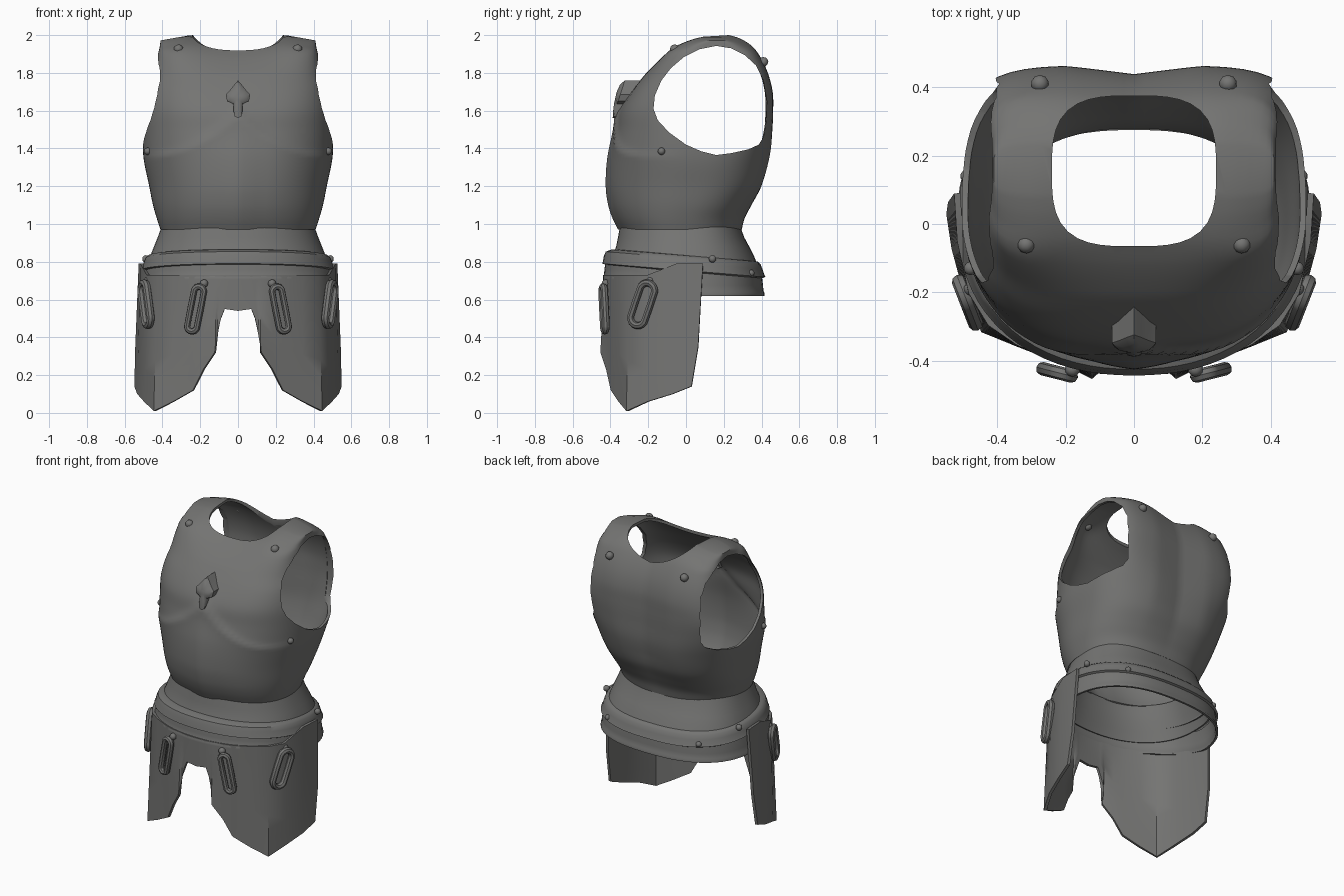
import bpy, bmesh, math
from mathutils import Matrix, Vector

if "Cube" in bpy.data.objects:
    bpy.data.objects.remove(bpy.data.objects["Cube"])

steel = bpy.data.materials.new("dark steel")
steel.diffuse_color = (0.175, 0.175, 0.17, 1)
steel.use_nodes = True
steel.node_tree.nodes["Principled BSDF"].inputs["Base Color"].default_value = steel.diffuse_color


def make(name, bm, thick=0, offset=-1, cutters=(), angle=35):
    """Turn a bmesh into a finished object, with thickness and cut-outs applied."""
    bmesh.ops.recalc_face_normals(bm, faces=bm.faces)
    me = bpy.data.meshes.new(name)
    bm.to_mesh(me)
    bm.free()
    ob = bpy.data.objects.new(name, me)
    bpy.context.collection.objects.link(ob)
    me.materials.append(steel)
    if thick:
        m = ob.modifiers.new("thickness", 'SOLIDIFY')
        m.thickness, m.offset = thick, offset
    for c in cutters:
        m = ob.modifiers.new("cut", 'BOOLEAN')
        m.operation, m.solver, m.object = 'DIFFERENCE', 'EXACT', c
    if ob.modifiers:
        bpy.context.view_layer.update()
        dg = bpy.context.evaluated_depsgraph_get()
        new = bpy.data.meshes.new_from_object(ob.evaluated_get(dg))
        ob.modifiers.clear()
        ob.data = new
    bpy.ops.object.select_all(action='DESELECT')
    ob.select_set(True)
    bpy.context.view_layer.objects.active = ob
    bpy.ops.object.shade_smooth_by_angle(angle=math.radians(angle))
    return ob


def grid(bm, rows, closed):
    """Skin rows of points with quads."""
    vs = [[bm.verts.new(p) for p in r] for r in rows]
    for a, b in zip(vs, vs[1:]):
        n = len(a)
        for j in range(n if closed else n - 1):
            k = (j + 1) % n
            bm.faces.new((a[j], a[k], b[k], b[j]))
    return vs


def section(W, front, back, yc, nf, nb, count=96):
    """Horizontal body outline, rounder or boxier by exponent."""
    pts = []
    for i in range(count):
        a = 2 * math.pi * i / count
        c, s = math.cos(a), math.sin(a)
        n = nf if s < 0 else nb
        r = (abs(c) ** n + abs(s) ** n) ** (-1 / n)
        pts.append((W * r * c, yc + r * s * (yc - front if s < 0 else back - yc)))
    return pts


def prism(name, pts, axis, lo, hi):
    bm = bmesh.new()
    put = (lambda p, t: (p[0], p[1], t)) if axis == 'z' else (lambda p, t: (t, p[0], p[1]))
    vs = grid(bm, [[put(p, t) for p in pts] for t in (lo, hi)], True)
    bm.faces.new(vs[0])
    bm.faces.new(vs[1])
    ob = make(name, bm)
    ob.hide_render = True
    return ob


# Torso sections: z, half width, front y, back y, centre y, front and back boxiness
T = [(.97, .41, -.345, .295, -.03, 2.15, 2.4), (1.03, .43, -.375, .315, -.02, 2.15, 2.4),
     (1.1, .45, -.398, .355, 0, 2.15, 2.5), (1.2, .47, -.411, .41, .02, 2.15, 2.7),
     (1.35, .50, -.402, .45, .05, 2.25, 3), (1.5, .505, -.368, .46, .08, 2.5, 4),
     (1.6, .50, -.345, .463, .1, 2.7, 4.6), (1.7, .48, -.287, .46, .11, 3, 4.8),
     (1.8, .455, -.21, .435, .13, 3.3, 5), (1.9, .427, -.12, .385, .14, 4.5, 5.5),
     (1.95, .417, -.055, .34, .15, 6, 6), (1.985, .412, .03, .28, .15, 6, 6),
     (2.0, .41, .09, .23, .16, 6, 6)]


def sample(z):
    """Smooth interpolation of the torso table."""
    k = max(i for i in range(len(T) - 1) if T[i][0] <= z or i == 0)
    a, b = T[k], T[k + 1]
    p, q = T[max(k - 1, 0)], T[min(k + 2, len(T) - 1)]
    h = b[0] - a[0]
    t = (z - a[0]) / h
    out = []
    for c in range(1, 7):
        ma = (b[c] - p[c]) / (b[0] - p[0]) * h
        mb = (q[c] - a[c]) / (q[0] - a[0]) * h
        out.append((2*t**3 - 3*t*t + 1) * a[c] + (t**3 - 2*t*t + t) * ma
                   + (3*t*t - 2*t**3) * b[c] + (t**3 - t*t) * mb)
    return out


def sculpt(x, y, z, yc):
    """Front keel, chest fold, spine groove, neckline dip and shoulder slope."""
    dip = 0
    if y < yc:
        fade = min(1, max(0, (1.72 - z) / .2))
        y -= .014 * fade * max(0, 1 - abs(x) / .12)
        d = 1.36 + .23 * max(0, 1 - abs(x) / .46) ** 2 - z
        bump = .015 * (math.exp(-d / .08) if d > 0 else math.exp(d / .016))
        y -= bump * min(1, max(0, (.05 - y) / .15))
        dip = .025 * max(0, 1 - (x / .3) ** 2) * min(1, max(0, (z - 1.8) / .13))
    else:
        y -= .025 * max(0, 1 - abs(x) / .2) * min(1, (z - .97) / .3)
    if z > 1.9:
        z -= .028 * max(0, abs(x) - .25) / .16 * min(1, (z - 1.9) / .06)
    return x, y, z - dip


# Breast and back plate
levels = [.97 + .93 * i / 54 for i in range(55)]
levels += [1.915, 1.93, 1.945, 1.958, 1.97, 1.98, 1.988, 1.995, 2.0]
bm = bmesh.new()
rows = []
for z in levels:
    s = sample(z)
    rows.append([sculpt(x, y, z, s[3]) for x, y in section(*s)])
top = grid(bm, rows, True)[-1]
n = len(top)
for i in range(n // 2):
    quad = [top[i], top[i + 1], top[(n - i - 1) % n], top[(n - i) % n]]
    bm.faces.new(list(dict.fromkeys(quad)))

neck = prism("neck_cutter", section(.24, -.065, .375, .155, 3.2, 3.2, 48), 'z', 1.7, 2.2)
hole = [(.16, 1.943), (.24, 1.93), (.31, 1.895), (.37, 1.84), (.41, 1.76), (.428, 1.65), (.425, 1.55),
        (.41, 1.46), (.385, 1.42), (.33, 1.395), (.24, 1.375), (.16, 1.365), (.08, 1.385), (0, 1.42),
        (-.09, 1.485), (-.15, 1.55), (-.172, 1.61), (-.165, 1.68), (-.13, 1.76), (-.08, 1.825),
        (-.01, 1.885), (.07, 1.925)]
arms = [prism("arm_cutter", hole, 'x', *r) for r in ((.36, .7), (-.7, -.36))]
make("breast_and_back_plate", bm, .018, -1, [neck] + arms)
for c in [neck] + arms:
    bpy.data.objects.remove(c)


# Waist hoops: z, half width, front, back; the edge drops by tilt from y0 to y1
def hoop(name, prof, tilt, y0=-.44, y1=.41):
    bm = bmesh.new()
    rows = [[(x, y, z - tilt * min(1, max(0, (y - y0) / (y1 - y0))))
             for x, y in section(W, f, b, 0, 2.2, 2.5, 72)] for z, W, f, b in prof]
    grid(bm, rows[::-1], True)
    make(name, bm, .014)


hoop("waist_plate", [(.985, .405, -.35, .288), (.93, .425, -.36, .308), (.88, .445, -.37, .335),
                     (.83, .465, -.39, .36), (.77, .485, -.415, .385)], 0)
hoop("upper_hoop", [(.872, .45, -.37, .36), (.868, .475, -.395, .38), (.855, .49, -.425, .395),
                    (.83, .50, -.435, .405), (.80, .508, -.44, .415), (.79, .514, -.443, .42)], .07)
hoop("lower_hoop", [(.84, .495, -.42, .398), (.76, .51, -.432, .408), (.73, .512, -.434, .41),
                    (.72, .517, -.44, .416), (.705, .517, -.44, .416)], .085, -.3, .05)

# Thigh plates: top x, y, bottom x, y, z for columns from the centre to the rear edge
cols = [(0, -.43, 0, -.43, .54), (.07, -.428, .07, -.43, .55), (.09, -.425, .09, -.43, .50),
        (.11, -.422, .11, -.43, .43), (.12, -.42, .12, -.445, .32), (.18, -.41, .18, -.415, .23),
        (.24, -.392, .235, -.39, .12), (.34, -.345, .34, -.35, .06), (.42, -.29, .44, -.31, .01),
        (.475, -.2, .49, -.2, .06), (.508, -.05, .525, -.07, .10), (.515, .06, .54, .03, .14),
        (.517, .09, .535, .065, .35)]
bm = bmesh.new()
for sx in (1, -1):
    rows = []
    for i in range(9):
        t = i / 8
        row = []
        for x0, y0, x1, y1, z1 in cols:
            z0 = .73 + .06 * min(1, max(0, (y0 + .2) / .15))
            row.append((sx * (x0 + (x1 - x0) * t), y0 + (y1 - y0) * t, z0 + (z1 - z0) * t))
        rows.append(row)
    grid(bm, rows, False)
bmesh.ops.remove_doubles(bm, verts=bm.verts, dist=.0005)
make("thigh_plates", bm, .018, 0)


# Hanging buckle loops
def loop(name, loc, yaw, tilt, h, w, r, sx):
    M = Matrix.Translation(loc) @ Matrix.Rotation(yaw, 4, 'Z') @ Matrix.Rotation(tilt, 4, 'Y')
    bm = bmesh.new()
    rows = []
    for i in range(29):
        a = 2 * math.pi * i / 28
        c, s = math.cos(a), math.sin(a)
        mid = Vector((w / 2 * c, 0, (h - w) / 2 * max(-1, min(1, s * 6)) + w / 2 * s))
        ring = []
        for k in range(8):
            b = math.pi * k / 4
            p = M @ (mid + Vector((c, 0, s)) * (r * math.cos(b)) + Vector((0, 1.15 * r * math.sin(b), 0)))
            ring.append((p.x * sx, p.y, p.z))
        rows.append(ring)
    grid(bm, rows, True)
    bmesh.ops.remove_doubles(bm, verts=bm.verts, dist=.0002)
    make(name, bm)


# Rivets, mirrored
def rivet(name, loc, r, sx):
    bm = bmesh.new()
    bmesh.ops.create_icosphere(bm, subdivisions=2, radius=r,
                               matrix=Matrix.Translation((loc[0] * sx, loc[1], loc[2])))
    make(name, bm)


for sx in (1, -1):
    loop("front_buckle", (.225, -.434, .55), .25, -.2, .24, .055, .017, sx)
    loop("side_buckle", (.487, -.23, .575), 1.2, .35, .235, .085, .019, sx)
    rivet("front_shoulder_rivet", (.315, -.06, 1.925), .026, sx)
    rivet("back_shoulder_rivet", (.275, .41, 1.858), .026, sx)
    rivet("side_rivet", (.478, -.13, 1.385), .02, sx)
    rivet("belt_rivet", (.488, .14, .815), .02, sx)
    rivet("rear_belt_rivet", (.335, .345, .74), .018, sx)
    rivet("front_buckle_rivet", (.18, -.425, .685), .022, sx)
    rivet("side_buckle_rivet", (.478, -.19, .70), .02, sx)

# Chest ornament: domed leaf shape standing out from the breast slope
half = [(0, 1.76), (.022, 1.735), (.045, 1.705), (.065, 1.685), (.058, 1.65), (.025, 1.635),
        (.024, 1.60), (.018, 1.57), (0, 1.56)]
outline = half + [(-x, z) for x, z in half[-2:0:-1]]
bm = bmesh.new()
rows = []
for k, y0, rise in ((1, -.335, .6), (1, -.388, .32), (.75, -.394, .25), (.3, -.398, .22)):
    rows.append([(x * k, y0 + rise * ((z - 1.67) * k + .11), 1.67 + (z - 1.67) * k) for x, z in outline])
vs = grid(bm, rows, True)
bm.faces.new(vs[-1])
make("chest_ornament", bm)
